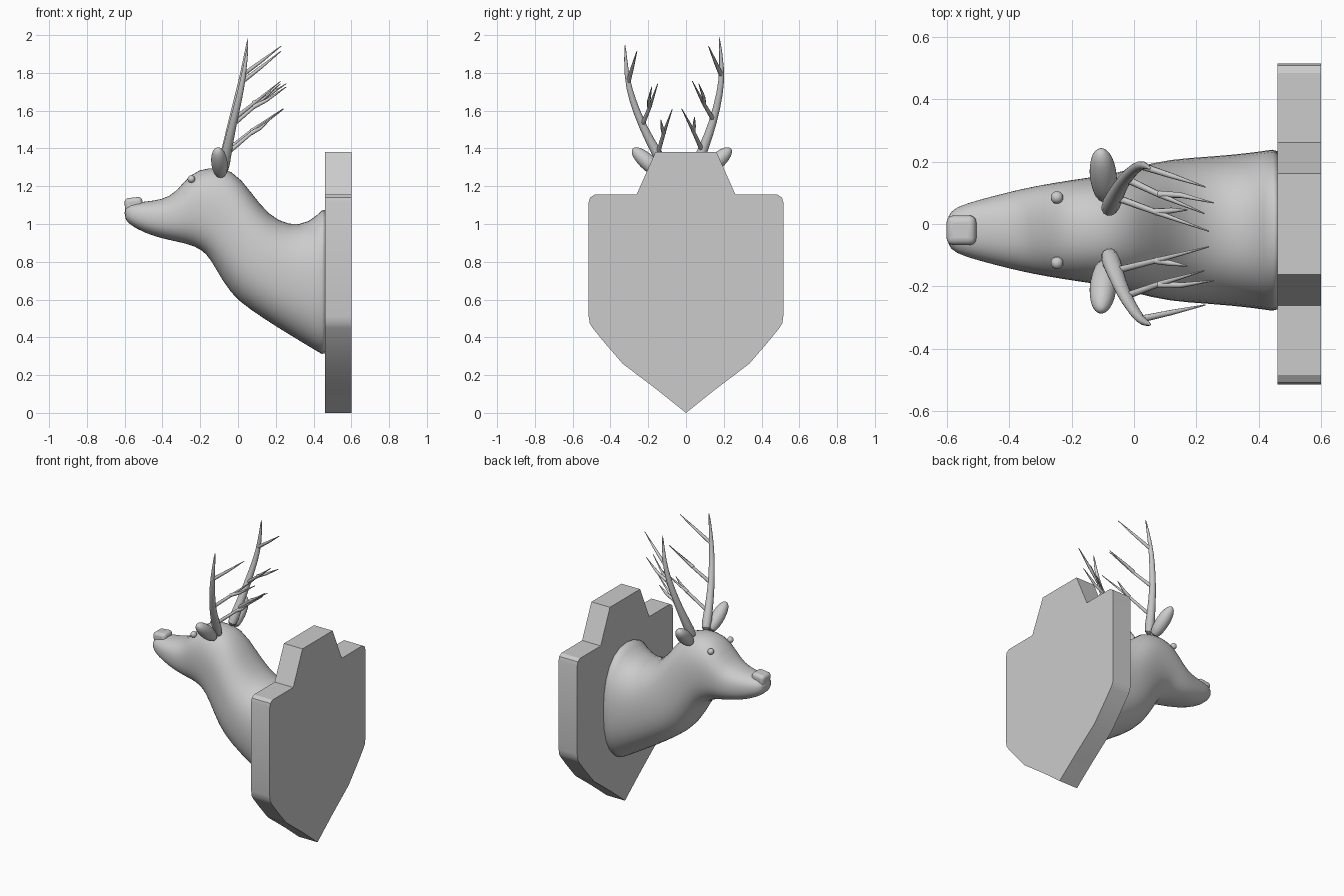
import bpy, bmesh, math
from mathutils import Vector, Matrix

if "Cube" in bpy.data.objects:
    bpy.data.objects.remove(bpy.data.objects["Cube"])

CY = -0.02  # middle plane of the animal


def loft(name, rings, subdiv=0):
    """Skin a list of equal-length point rings and cap both ends."""
    bm = bmesh.new()
    vs = [[bm.verts.new(p) for p in r] for r in rings]
    n = len(vs[0])
    for a, b in zip(vs, vs[1:]):
        for i in range(n):
            j = (i + 1) % n
            bm.faces.new((a[i], a[j], b[j], b[i]))
    bm.faces.new(vs[0])
    bm.faces.new(vs[-1])
    bmesh.ops.recalc_face_normals(bm, faces=bm.faces)
    me = bpy.data.meshes.new(name)
    bm.to_mesh(me)
    bm.free()
    ob = bpy.data.objects.new(name, me)
    bpy.context.collection.objects.link(ob)
    if subdiv:
        ob.modifiers.new("Smooth", 'SUBSURF').levels = subdiv
        ob.modifiers["Smooth"].render_levels = subdiv
    return ob


def smooth(ob, angle=40):
    bpy.ops.object.select_all(action='DESELECT')
    ob.select_set(True)
    bpy.context.view_layer.objects.active = ob
    bpy.ops.object.shade_smooth_by_angle(angle=math.radians(angle))


def tube(name, pts, radii, xf, n=10, subdiv=0):
    """Tapered round branch along a path."""
    pts = [xf(p) for p in pts]
    rings = []
    for i, (p, r) in enumerate(zip(pts, radii)):
        t = (pts[min(i + 1, len(pts) - 1)] - pts[max(i - 1, 0)]).normalized()
        u = t.cross(Vector((1, 0, 0))).normalized()
        v = t.cross(u)
        rings.append([p + r * (u * math.cos(2 * math.pi * k / n) + v * math.sin(2 * math.pi * k / n))
                      for k in range(n)])
    ob = loft(name, rings, subdiv)
    smooth(ob, 60)
    return ob


# Shield-shaped wall plaque
half = [(0.15, 0.12), (0.335, 0.26), (0.43, 0.37), (0.495, 0.45), (0.51, 0.475), (0.515, 0.51),
        (0.515, 1.115), (0.508, 1.14), (0.485, 1.155), (0.262, 1.155), (0.162, 1.38)]
outline = [(0, 0)] + half + [(-y, z) for y, z in reversed(half)]
plaque = loft("wall_plaque", [[(x, y, z) for y, z in outline] for x in (0.46, 0.60)])
smooth(plaque, 30)

# Head and neck: top x, top z, bottom x, bottom z, half width
sections = [
    (-.602, 1.085, -.60, 1.03, .045), (-.575, 1.11, -.575, .995, .075),
    (-.50, 1.118, -.49, .95, .099), (-.40, 1.13, -.40, .922, .124),
    (-.33, 1.165, -.31, .903, .142), (-.25, 1.272, -.23, .883, .156),
    (-.16, 1.303, -.165, .843, .168), (-.03, 1.297, -.12, .765, .18),
    (.07, 1.17, -.04, .627, .205), (.16, 1.05, .06, .547, .23),
    (.27, .992, .22, .443, .238), (.38, 1.008, .37, .353, .25),
    (.455, 1.09, .455, .30, .263), (.47, 1.09, .47, .30, .263)]


def section_ring(tx, tz, bx, bz, w, n=24):
    top, bot = Vector((tx, CY, tz)), Vector((bx, CY, bz))
    mid, axis = (top + bot) / 2, (top - bot) / 2
    ring = []
    for k in range(n):
        c, s = math.cos(2 * math.pi * k / n), math.sin(2 * math.pi * k / n)
        c2 = math.copysign(abs(c) ** 0.85, c)
        s2 = math.copysign(abs(s) ** 0.85, s)
        ring.append(mid + axis * s2 + Vector((0, w * c2, 0)))
    return ring


smooth(loft("head_and_neck", [section_ring(*s) for s in sections], 1), 60)

# Nose pad
bpy.ops.mesh.primitive_cube_add(size=1, location=(-0.552, CY, 1.10))
nose = bpy.context.object
nose.name = "nose"
nose.scale = (0.095, 0.095, 0.08)
nose.rotation_euler.y = math.radians(-6)
bpy.ops.object.transform_apply(location=False, rotation=False, scale=True)
bev = nose.modifiers.new("Round", 'BEVEL')
bev.width, bev.segments = 0.022, 4
smooth(nose, 60)

# Antler paths: x, distance from middle plane, z
beam = [(-.085, .062, 1.26), (-.06, .125, 1.39), (-.033, .185, 1.52),
        (.005, .235, 1.68), (.03, .255, 1.80), (.055, .25, 1.982)]
tines = {
    "upper_tine": [(.02, .247, 1.77), (.12, .22, 1.845), (.228, .19, 1.93)],
    "middle_tine": [(-.025, .188, 1.54), (.09, .14, 1.635), (.225, .092, 1.75)],
    "middle_fork": [(.08, .145, 1.63), (.15, .145, 1.665), (.255, .125, 1.735)],
    "lower_tine": [(-.06, .118, 1.38), (.08, .075, 1.495), (.24, .025, 1.61)],
    "lower_fork": [(.07, .078, 1.487), (.12, .085, 1.515), (.17, .09, 1.56)],
}
pivot = Vector((0, CY - 0.005, 1.28))
tilt = Matrix.Rotation(0.07, 3, 'X')  # antlers lean slightly sideways

for side, tag in ((1, "left"), (-1, "right")):
    def antler_xf(p):
        return pivot + tilt @ Vector((p[0], side * p[1], p[2] - pivot.z))

    def ear_xf(p):
        return Vector((p[0], CY - 0.002 + side * p[1], p[2]))

    tube(tag + "_antler_beam", beam, (.037, .027, .022, .018, .014, .003), antler_xf, 12, 1)
    for name, path in tines.items():
        tube(f"{tag}_{name}", path, (.012, .009, .002), antler_xf, 8)

    # Ear: leaf-shaped, pointing up and outward
    tube(tag + "_ear", [(-.09, .10, 1.255), (-.095, .145, 1.295), (-.10, .19, 1.335),
                        (-.104, .23, 1.372), (-.106, .25, 1.39), (-.106, .26, 1.40)],
         (.030, .043, .046, .037, .024, .008), ear_xf, 14, 1)

    # Eye
    bpy.ops.mesh.primitive_uv_sphere_add(segments=20, ring_count=12, radius=0.02,
                                         location=(-0.247, CY + side * 0.105, 1.238))
    bpy.context.object.name = tag + "_eye"
    smooth(bpy.context.object, 60)
